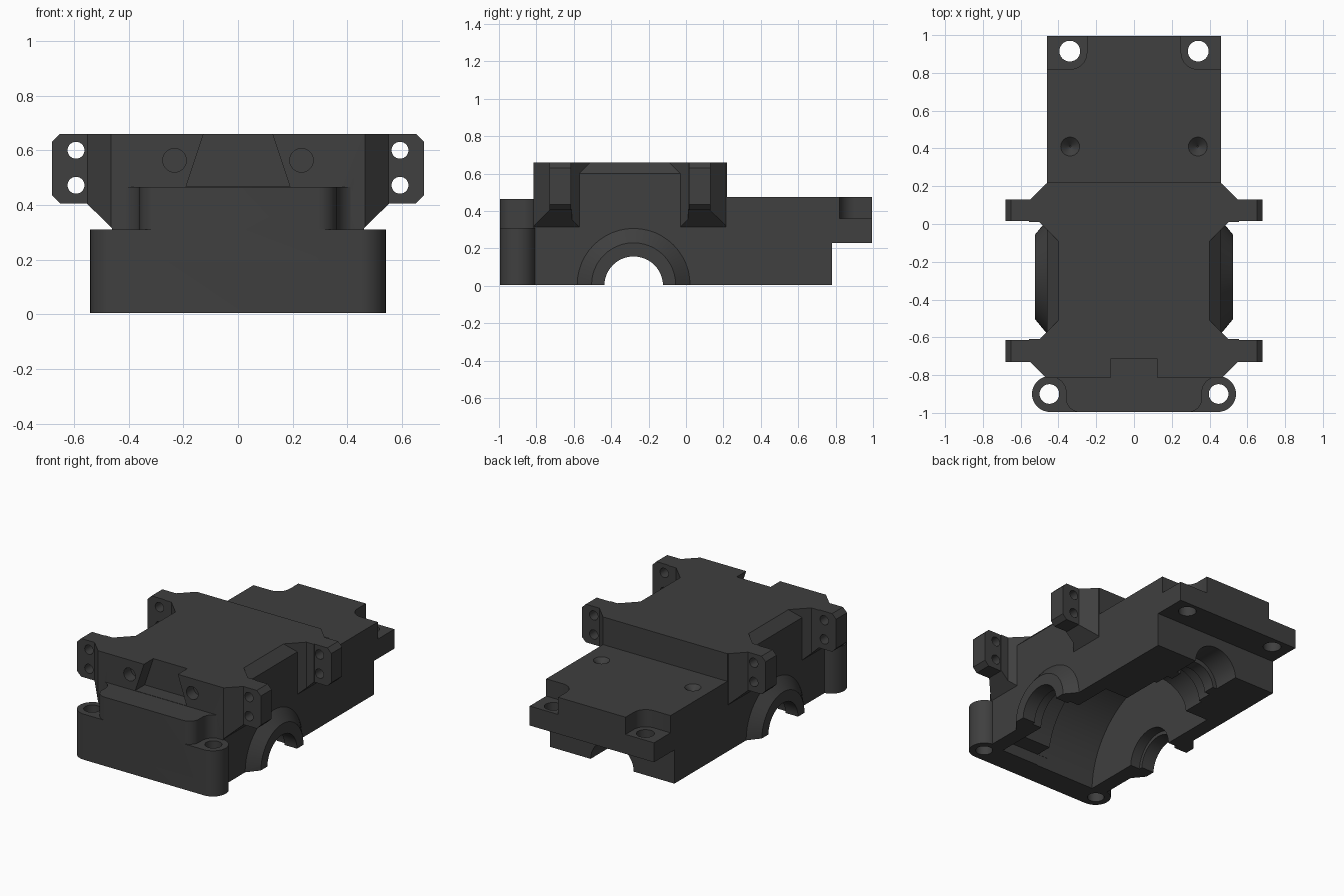
import bpy, bmesh, math
from mathutils import Matrix, Vector

if "Cube" in bpy.data.objects:
    bpy.data.objects.remove(bpy.data.objects["Cube"])

# One dark plastic material
mat = bpy.data.materials.new("dark_grey_plastic")
mat.diffuse_color = (0.05, 0.05, 0.05, 1)
mat.use_nodes = True
mat.node_tree.nodes["Principled BSDF"].inputs["Base Color"].default_value = mat.diffuse_color


def finish(bm, name):
    bmesh.ops.recalc_face_normals(bm, faces=bm.faces[:])
    me = bpy.data.meshes.new(name)
    bm.to_mesh(me)
    bm.free()
    me.materials.append(mat)
    ob = bpy.data.objects.new(name, me)
    bpy.context.collection.objects.link(ob)
    return ob


def prism(name, pts, axis, a, b):
    """Extrude a 2D outline along an axis from a to b."""
    place = {'X': lambda p, t: (t, p[0], p[1]),
             'Y': lambda p, t: (p[0], t, p[1]),
             'Z': lambda p, t: (p[0], p[1], t)}[axis]
    bm = bmesh.new()
    lo = [bm.verts.new(place(p, a)) for p in pts]
    hi = [bm.verts.new(place(p, b)) for p in pts]
    n = len(pts)
    bm.faces.new(lo)
    bm.faces.new(hi)
    for i in range(n):
        bm.faces.new((lo[i], lo[(i + 1) % n], hi[(i + 1) % n], hi[i]))
    return finish(bm, name)


def cone(name, p, q, r1, r2=None, seg=40):
    """Cylinder or cone from point p to point q."""
    p, q = Vector(p), Vector(q)
    d = q - p
    bm = bmesh.new()
    m = Matrix.Translation((p + q) / 2) @ Vector((0, 0, 1)).rotation_difference(d).to_matrix().to_4x4()
    bmesh.ops.create_cone(bm, cap_ends=True, segments=seg, radius1=r1,
                          radius2=r1 if r2 is None else r2, depth=d.length, matrix=m)
    return finish(bm, name)


def arc(cx, cy, r, a0, a1, n=8):
    return [(cx + r * math.cos(math.radians(a0 + (a1 - a0) * i / n)),
             cy + r * math.sin(math.radians(a0 + (a1 - a0) * i / n))) for i in range(n + 1)]


def flip(pts, s):
    return [(s * x, y) for x, y in pts]


def combine(base, tool, op):
    mod = base.modifiers.new("join", 'BOOLEAN')
    mod.operation = op
    mod.solver = 'EXACT'
    mod.object = tool
    bpy.context.view_layer.objects.active = base
    bpy.ops.object.modifier_apply(modifier=mod.name)
    bpy.data.objects.remove(tool, do_unlink=True)


def add(tool):
    combine(housing, tool, 'UNION')


def cut(tool):
    combine(housing, tool, 'DIFFERENCE')


# Main shell: side profile with raised block and rear deck
housing = prism("gearbox_housing", [(-0.815, 0.005), (0.78, 0.005), (0.78, 0.23), (0.995, 0.23),
                (0.995, 0.475), (0.22, 0.475), (0.22, 0.66), (-0.815, 0.66)], 'X', -0.46, 0.46)

# Sloped shoulders along the raised block
for s in (-1, 1):
    cut(prism("shoulder_cut", flip([(0.39, 0.67), (0.48, 0.58), (0.48, 0.67)], s), 'Y', -0.58, -0.015))

# Front bumper with rounded ears, and the taller centre section
half = arc(0.445, -0.9, 0.095, -90, 90, 18) + [(0.4, -0.78)]
add(prism("front_bumper", half + flip(half[::-1], -1), 'Z', 0.005, 0.31))
mid = arc(0.29, -0.925, 0.07, -90, 0, 8) + arc(0.44, -0.89, 0.08, 180, 90, 8) + [(0.44, -0.76)]
add(prism("bumper_centre", mid + flip(mid[::-1], -1), 'Z', 0.2, 0.465))

# Mounting wings on gussets, at four corners
MID = -0.30
wing = [(0.42, 0.66), (0.65, 0.66), (0.68, 0.63), (0.68, 0.435), (0.65, 0.405), (0.42, 0.405)]
plan = [(0.38, 0.215), (0.465, 0.215), (0.555, 0.125), (0.555, 0.01), (0.50, 0.01), (0.38, -0.11)]
under = [(0.3, 0.7), (0.7, 0.7), (0.7, 0.55), (0.455, 0.31), (0.3, 0.31)]
for s in (-1, 1):
    for f in (-1, 1):
        gusset = prism("wing_gusset", [(s * x, MID + f * (y - MID)) for x, y in plan], 'Z', 0.3, 0.66)
        combine(gusset, prism("gusset_slope", flip(under, s), 'Y', -1.0, 0.5), 'INTERSECT')
        add(gusset)
        y0, y1 = sorted((MID + f * 0.315, MID + f * 0.43))
        add(prism("mounting_wing", flip(wing, s), 'Y', y0, y1))

# Axle bosses: tapered half rings at the bottom of each side
for s in (-1, 1):
    add(cone("axle_boss", (s * 0.40, -0.28, 0.005), (s * 0.523, -0.28, 0.005), 0.375, 0.225, 48))
cut(prism("base_trim", [(-2, -2), (2, -2), (2, 2), (-2, 2)], 'Z', -0.8, 0.005))

# Inner cavity: stepped gear chamber, axle bore, and shaft tunnel to the rear
cut(cone("gear_chamber", (-0.36, -0.28, 0), (0.08, -0.28, 0), 0.55, seg=72))
cut(cone("carrier_chamber", (0, -0.28, 0), (0.36, -0.28, 0), 0.44, seg=64))
cut(prism("chamber_front", [(0.0, -0.825), (0.36, -0.825), (0.36, -0.4), (0.0, -0.4)], 'Z', -0.1, 0.08))
cut(cone("axle_bore", (-0.7, -0.28, 0), (0.7, -0.28, 0), 0.157, seg=48))
for s in (-1, 1):
    cut(cone("axle_bearing_seat", (s * 0.34, -0.28, 0), (s * 0.43, -0.28, 0), 0.18, seg=48))
for y0, y1, r in ((0.0, 0.42, 0.19), (0.4, 0.52, 0.17), (0.5, 0.62, 0.13), (0.6, 0.9, 0.16)):
    cut(cone("shaft_tunnel", (0, y0, 0), (0, y1, 0), r))

# Tapered notch in the front of the raised block
cut(prism("front_notch", [(-0.122, 0.67), (0.122, 0.67), (0.19, 0.467), (-0.19, 0.467)], 'Y', -1.1, -0.715))

for s in (-1, 1):
    # Lowered rear corner pads
    pad = [(0.25, 1.1)] + arc(0.335, 0.905, 0.085, 180, 270) + [(0.6, 0.82), (0.6, 1.1)]
    cut(prism("corner_pad", flip(pad, s), 'Z', 0.36, 0.6))
    # Vertical screw holes and blind countersinks
    cut(cone("rear_hole", (s * 0.34, 0.915, 0.1), (s * 0.34, 0.915, 0.6), 0.055))
    cut(cone("front_hole", (s * 0.448, -0.9, -0.1), (s * 0.448, -0.9, 0.5), 0.052))
    cut(cone("deck_countersink", (s * 0.338, 0.41, 0.43), (s * 0.338, 0.41, 0.48), 0.004, 0.055))
    # Blind holes in the front face
    cut(cone("front_blind_hole", (s * 0.232, -0.9, 0.563), (s * 0.232, -0.74, 0.563), 0.043))
    # Screw holes through the wings
    for z in (0.6, 0.472):
        cut(cone("wing_hole", (s * 0.592, -1, z), (s * 0.592, 0.5, z), 0.031, seg=28))

# Smooth rounds, crisp edges
bpy.ops.object.select_all(action='DESELECT')
housing.select_set(True)
bpy.context.view_layer.objects.active = housing
bpy.ops.object.shade_smooth_by_angle(angle=math.radians(30))
